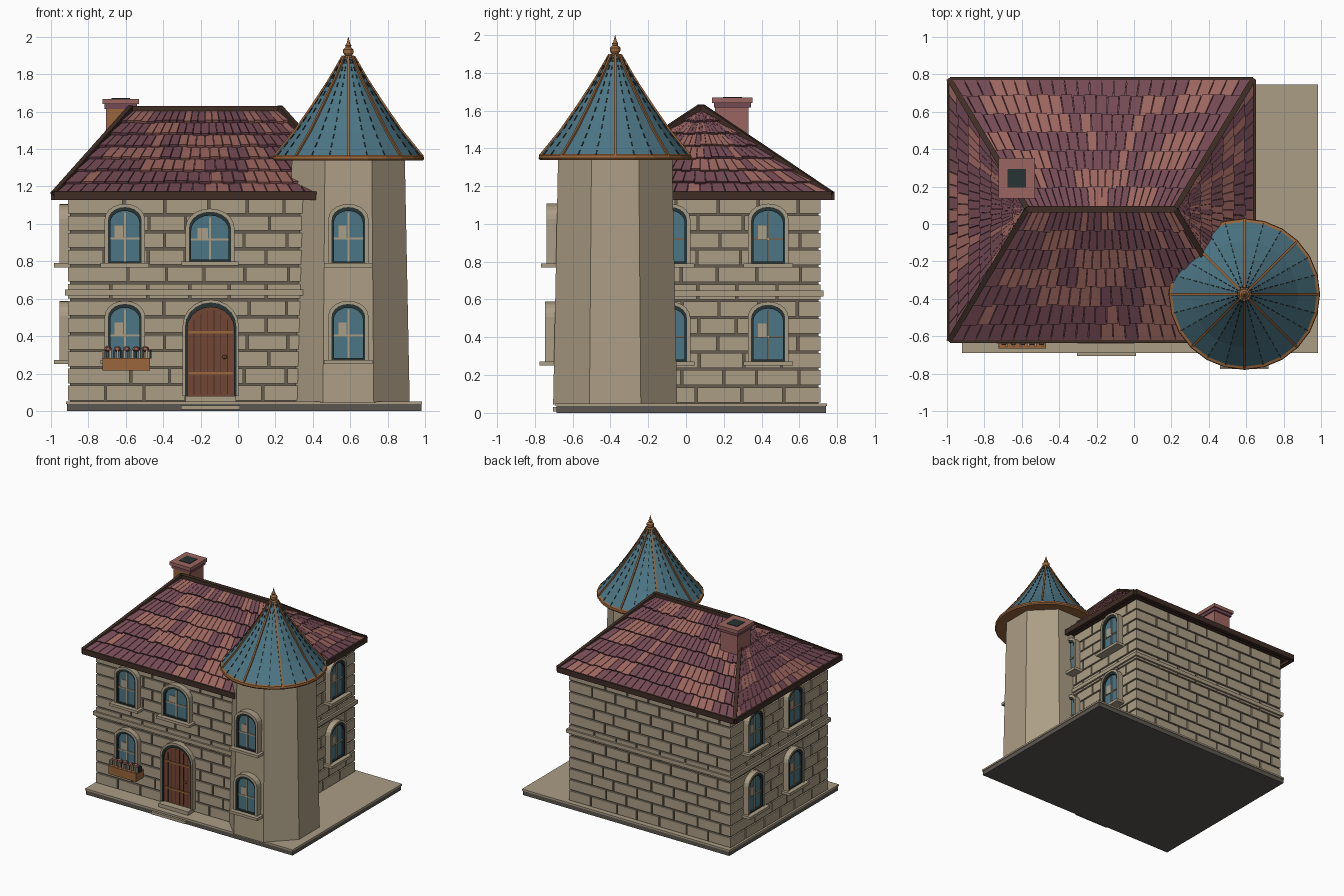
import bpy, bmesh, math, random
from mathutils import Vector, Matrix

random.seed(4)
if "Cube" in bpy.data.objects:
    bpy.data.objects.remove(bpy.data.objects["Cube"])

COLOURS = {
    "stone": (0.41, 0.34, 0.235), "mortar": (0.135, 0.11, 0.08),
    "rose_tile": (0.33, 0.13, 0.115), "mauve_tile": (0.175, 0.068, 0.088),
    "dark_timber": (0.05, 0.026, 0.019), "teal": (0.073, 0.18, 0.235),
    "dark_frame": (0.022, 0.033, 0.033), "door_wood": (0.17, 0.062, 0.036),
    "copper": (0.32, 0.133, 0.045), "slate": (0.105, 0.093, 0.08),
}
MATS = {}
for key, rgb in COLOURS.items():
    m = bpy.data.materials.new(key)
    m.use_nodes = True
    m.diffuse_color = (*rgb, 1)
    m.node_tree.nodes["Principled BSDF"].inputs["Base Color"].default_value = (*rgb, 1)
    MATS[key] = m


class Part:
    """Collects coloured solids into one named object."""
    def __init__(self, name):
        self.name, self.bm, self.mats = name, bmesh.new(), []

    def face(self, pts, mat):
        if mat not in self.mats:
            self.mats.append(mat)
        f = self.bm.faces.new([self.bm.verts.new(p) for p in pts])
        f.material_index = self.mats.index(mat)

    def loft(self, loops, mat, caps=True):
        for a, b in zip(loops, loops[1:]):
            for i in range(len(a)):
                j = (i + 1) % len(a)
                self.face([a[i], a[j], b[j], b[i]], mat)
        if caps:
            self.face(loops[0], mat)
            self.face(loops[-1], mat)

    def box(self, x0, x1, y0, y1, z0, z1, mat):
        self.loft([[(x0, y0, z), (x1, y0, z), (x1, y1, z), (x0, y1, z)] for z in (z0, z1)], mat)

    def bar(self, a, b, w, mat, h=None):
        a, b = Vector(a), Vector(b)
        side = (b - a).cross(Vector((0, 0, 1))).normalized()
        up = side.cross(b - a).normalized() * (h or w) / 2
        side *= w / 2
        self.loft([[p + side + up, p - side + up, p - side - up, p + side - up] for p in (a, b)], mat)

    def lathe(self, profile, n, mat, cx, cy, turn=0.0):
        self.loft([[(cx + r * math.cos(turn + math.tau * i / n),
                     cy + r * math.sin(turn + math.tau * i / n), z) for i in range(n)]
                   for r, z in profile], mat)

    def plate(self, outline, y0, y1, mat):
        self.loft([[(x, y, z) for x, z in outline] for y in (y0, y1)], mat)

    def ring(self, outer, inner, y0, y1, mat):
        sections = [[(o[0], y0, o[1]), (o[0], y1, o[1]), (i[0], y1, i[1]), (i[0], y0, i[1])]
                    for o, i in zip(outer, inner)]
        self.loft(sections + sections[:1], mat, caps=False)

    def done(self, matrix=None):
        bmesh.ops.remove_doubles(self.bm, verts=self.bm.verts, dist=1e-5)
        bmesh.ops.recalc_face_normals(self.bm, faces=self.bm.faces)
        me = bpy.data.meshes.new(self.name)
        self.bm.to_mesh(me)
        self.bm.free()
        for k in self.mats:
            me.materials.append(MATS[k])
        ob = bpy.data.objects.new(self.name, me)
        bpy.context.scene.collection.objects.link(ob)
        if matrix:
            ob.matrix_world = matrix
        return ob


def arch(w, z0, z1, rise, n=10):
    """Outline of an opening with an elliptical head."""
    head = [(w / 2 * math.cos(math.pi * i / n), z1 - rise + rise * math.sin(math.pi * i / n))
            for i in range(n + 1)]
    return [(-w / 2, z0), (w / 2, z0)] + head


def placed(x, y, z, turn=0):
    return Matrix.Translation((x, y, z)) @ Matrix.Rotation(turn, 4, "Z")


X0, X1, Y0, Y1, WALL_TOP = -0.91, 0.575, -0.565, 0.713, 1.14
TX, TY = 0.59, -0.375

# Base slab and doorstep
p = Part("base_slab")
p.box(-0.915, 0.98, -0.685, 0.74, 0, 0.036, "slate")
p.box(-0.92, 0.985, -0.69, 0.745, 0.036, 0.05, "stone")
p.done()
p = Part("doorstep")
p.box(-0.305, 0.01, -0.705, -0.55, 0.008, 0.03, "stone")
p.box(-0.28, -0.01, -0.64, -0.55, 0.03, 0.08, "stone")
p.done()

# House walls: mortar core faced with staggered blocks
p = Part("wall_core")
p.box(X0 + 0.012, X1 - 0.012, Y0 + 0.012, Y1 - 0.012, 0.04, WALL_TOP, "mortar")
p.done()
COURSES, GAP = 12, 0.006
step = (WALL_TOP - 0.05) / COURSES
sides = {"front": (X0, Y0, X1 - X0, 0), "right": (X1, Y0, Y1 - Y0, math.pi / 2),
         "back": (X1, Y1, X1 - X0, math.pi), "left": (X0, Y1, Y1 - Y0, -math.pi / 2)}
for side, (x, y, length, turn) in sides.items():
    p = Part(side + "_wall_blocks")
    n = round(length / 0.2)
    for c in range(COURSES):
        cuts = [0] + [(k + 0.5 * (c % 2) + random.uniform(-0.1, 0.1)) * length / n
                      for k in range(1, n)] + [length]
        for a, b in zip(cuts, cuts[1:]):
            p.box(a + (GAP if a else 0), b - (GAP if b < length else 0), 0, 0.014,
                  0.05 + c * step + GAP, 0.05 + (c + 1) * step - GAP, "stone")
    p.done(placed(x, y, 0, turn))
p = Part("belt_course")
p.box(X0 - 0.015, X1 + 0.015, Y0 - 0.015, Y1 + 0.015, 0.617, 0.648, "stone")
p.done()


# Windows
def window(name, x, y, z, turn=0, w=0.18, h=0.3):
    p = Part(name)
    rise = w * 0.4
    outer, mid = arch(w + 0.035, 0, h + 0.017, rise + 0.01), arch(w, 0, h, rise)
    inner = arch(w - 0.024, 0.01, h - 0.02, rise - 0.008)
    p.ring(outer, mid, 0.02, -0.045, "stone")
    p.ring(mid, inner, 0.02, -0.038, "dark_frame")
    p.plate(inner, 0.01, -0.022, "teal")
    p.box(-0.005, 0.005, -0.03, -0.02, 0.01, h - 0.03, "stone")
    p.box(-w / 2 + 0.012, w / 2 - 0.012, -0.03, -0.02, h * 0.42, h * 0.42 + 0.01, "stone")
    p.box(-w * 0.3, -w * 0.05, -0.026, -0.02, h * 0.45, h * 0.67, "stone")
    p.box(-w / 2 - 0.04, w / 2 + 0.04, -0.075, 0.02, -0.022, 0, "stone")
    p.done(placed(x, y, z, turn))


for floor, z in (("lower", 0.272), ("upper", 0.79)):
    window(f"{floor}_front_window", -0.605, Y0, z)
    window(f"{floor}_tower_window", TX, TY - (0.326 if z < 0.5 else 0.318), z)
    for end, y in (("front", -0.085), ("back", 0.435)):
        window(f"{floor}_left_{end}_window", X1, y, z, math.pi / 2)
        window(f"{floor}_right_{end}_window", X0, y, z, -math.pi / 2)
window("upper_centre_window", -0.15, Y0, 0.80, w=0.225, h=0.265)

# Front door with planks, straps and knob
p = Part("front_door")
outer, mid, inner = arch(0.3, 0, 0.515, 0.14), arch(0.275, 0, 0.5, 0.13), arch(0.25, 0, 0.475, 0.115)
p.ring(outer, mid, 0.02, -0.035, "stone")
p.ring(mid, inner, 0.02, -0.03, "dark_frame")
p.plate(inner, 0.01, -0.016, "door_wood")
for k in range(1, 7):
    x = -0.125 + k * 0.25 / 7
    p.box(x - 0.002, x + 0.002, -0.019, -0.015, 0.01, 0.475 - 0.115 + 0.1 * (1 - (x / 0.125) ** 2), "dark_timber")
for z in (0.115, 0.335):
    p.box(-0.118, 0.118, -0.024, -0.015, z, z + 0.013, "copper")
p.lathe([(0.004, 0.198), (0.012, 0.204), (0.012, 0.214), (0.004, 0.22)], 8, "copper", 0.075, -0.027)
p.done(placed(-0.146, Y0, 0.08))

# Flower box
p = Part("flower_box")
p.box(-0.725, -0.47, -0.665, Y0, 0.215, 0.283, "copper")
for k in range(14):
    x = -0.728 + k * 0.0195
    p.box(x, x + 0.012, -0.655 + 0.02 * (k % 2), -0.6, 0.28, 0.325, ("stone", "dark_frame", "stone", "slate")[k % 4])
for k in range(5):
    p.lathe([(0.006, 0.315), (0.02, 0.325), (0.017, 0.34), (0.005, 0.347)], 6, "rose_tile", -0.695 + k * 0.05, -0.63)
p.done()

# Hipped roof
EX0, EX1, EY0, EY1, EAVE, RIDGE = -0.985, 0.635, -0.62, 0.77, 1.15, 1.605
corners = [Vector(c) for c in ((EX0, EY0, EAVE), (EX1, EY0, EAVE), (EX1, EY1, EAVE), (EX0, EY1, EAVE))]
r0, r1 = Vector((-0.57, 0.08, RIDGE)), Vector((0.22, 0.08, RIDGE))
tops = [r0, r1, r1, r0]
p = Part("roof_deck")
p.face(corners, "dark_timber")
for i in range(4):
    j = (i + 1) % 4
    pts = [corners[i], corners[j], tops[j], tops[i]]
    p.face(pts if tops[i] != tops[j] else pts[:3], "mauve_tile")
p.done()
ROWS = 7
for i, side in enumerate(("front", "right", "back", "left")):
    j = (i + 1) % 4
    p = Part(side + "_roof_tiles")
    a, b, c, d = corners[i], corners[j], tops[j], tops[i]
    normal = (b - a).cross(d - a).normalized()
    n = 24 if i % 2 == 0 else 20
    for row in range(ROWS):
        t0, t1 = row / ROWS, (row + 1) / ROWS
        cuts = [0] + [(k + 0.5 * (row % 2)) / n for k in range(1, n)] + [1]
        colour = "mauve_tile"
        for u, v in zip(cuts, cuts[1:]):
            if random.random() < 0.6:
                colour = random.choice(("mauve_tile", "mauve_tile", "rose_tile"))
            v -= 0.003
            drop = random.uniform(0, 0.02)
            quad = [a.lerp(b, s).lerp(d.lerp(c, s), t)
                    for s, t in ((u, max(t0 - drop, 0)), (v, max(t0 - drop, 0)), (v, t1 - 0.004), (u, t1 - 0.004))]
            lift = [q + normal * h for q, h in zip(quad, (0.02, 0.02, 0.006, 0.006))]
            p.loft([quad, lift], colour)
    p.done()
p = Part("roof_trim")
for i in range(4):
    p.bar(corners[i], corners[(i + 1) % 4], 0.032, "dark_timber", 0.045)
    p.bar(corners[i], tops[i] + Vector((0, 0, 0.01)), 0.03, "dark_timber", 0.04)
p.bar(r0 + Vector((-0.01, 0, 0.008)), r1 + Vector((0.01, 0, 0.008)), 0.035, "dark_timber", 0.035)
p.done()

# Chimney
p = Part("chimney")
p.box(-0.705, -0.55, 0.16, 0.33, 1.3, 1.625, "rose_tile")
p.box(-0.7, -0.555, 0.154, 0.16, 1.48, 1.62, "copper")
p.box(-0.715, -0.54, 0.147, 0.343, 1.615, 1.64, "mauve_tile")
p.box(-0.725, -0.53, 0.137, 0.353, 1.64, 1.668, "rose_tile")
p.box(-0.677, -0.578, 0.195, 0.295, 1.66, 1.672, "dark_frame")
p.done()

# Octagonal tower, tapering upwards
p = Part("tower_wall")
flat = math.cos(math.pi / 8)
p.lathe([(0.328 / flat, 0.045), (0.302 / flat, 1.35)], 8, "stone", TX, TY, math.pi / 8)
p.done()

# Tower roof: flared cone with ribs and broken seams
cone = [(0.395, 1.36), (0.285, 1.495), (0.188, 1.635), (0.1, 1.77), (0.028, 1.895)]
p = Part("tower_roof")
p.lathe(cone, 24, "teal", TX, TY)
p.done()
p = Part("tower_eave_ring")
p.lathe([(0.28, 1.338), (0.398, 1.338), (0.405, 1.348), (0.402, 1.364), (0.385, 1.37)], 24, "copper", TX, TY)
p.done()
ribs, seams = Part("tower_roof_ribs"), Part("tower_roof_seams")
for k in range(24):
    ang = math.tau * k / 24
    line = [Vector((TX + r * math.cos(ang), TY + r * math.sin(ang), z)) for r, z in cone]
    for a, b in zip(line, line[1:]):
        if k % 3 == 0:
            ribs.bar(a, b, 0.013, "copper", 0.018)
        else:
            for s in (0.05, 0.38, 0.71):
                seams.bar(a.lerp(b, s), a.lerp(b, s + 0.17), 0.006, "dark_frame", 0.008)
ribs.done()
seams.done()

# Finial
p = Part("tower_finial")
p.lathe([(0.03, 1.875), (0.034, 1.89), (0.018, 1.9), (0.028, 1.915), (0.028, 1.932),
         (0.014, 1.945), (0.017, 1.955), (0.009, 1.965), (0.001, 2.0)], 12, "copper", TX, TY)
p.done()
